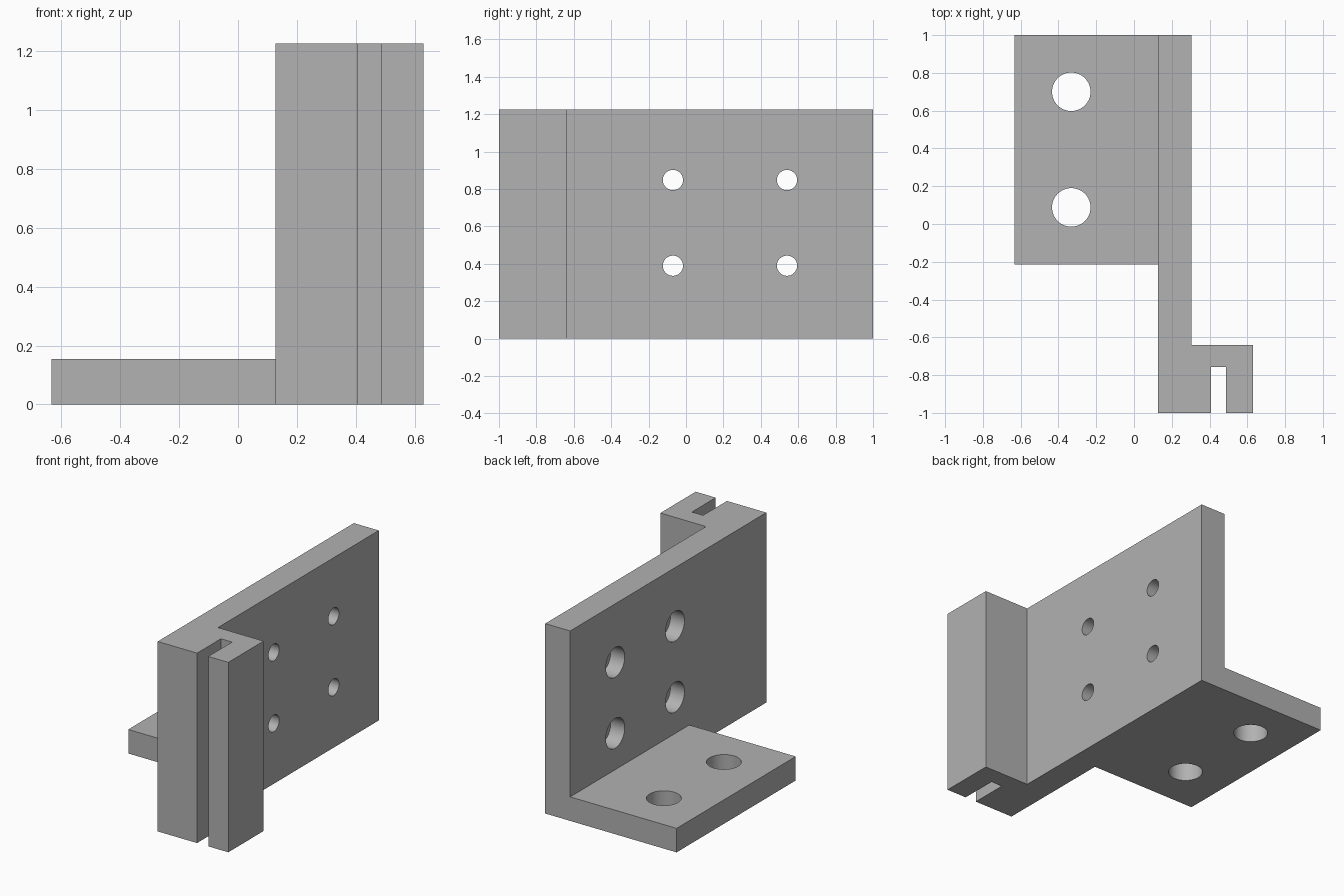
import bpy, bmesh, math
from mathutils import Matrix

cube = bpy.data.objects.get("Cube")
if cube:
    bpy.data.objects.remove(cube, do_unlink=True)

grey = bpy.data.materials.new("mid_grey")
grey.use_nodes = True
colour = (0.445, 0.445, 0.445, 1)
grey.diffuse_color = colour
grey.node_tree.nodes["Principled BSDF"].inputs["Base Color"].default_value = colour


def make_object(name, bm):
    bmesh.ops.recalc_face_normals(bm, faces=bm.faces)
    mesh = bpy.data.meshes.new(name)
    bm.to_mesh(mesh)
    bm.free()
    mesh.materials.append(grey)
    obj = bpy.data.objects.new(name, mesh)
    bpy.context.collection.objects.link(obj)
    return obj


def extrude_outline(name, outline, height):
    bm = bmesh.new()
    face = bm.faces.new([bm.verts.new((x, y, 0)) for x, y in outline])
    grown = bmesh.ops.extrude_face_region(bm, geom=[face])["geom"]
    verts = [v for v in grown if isinstance(v, bmesh.types.BMVert)]
    bmesh.ops.translate(bm, verts=verts, vec=(0, 0, height))
    return make_object(name, bm)


def drill(name, centre, radius, depth, axis):
    bm = bmesh.new()
    turn = Matrix.Rotation(math.pi / 2, 4, "Y") if axis == "X" else Matrix()
    bmesh.ops.create_cone(bm, cap_ends=True, segments=64, radius1=radius,
                          radius2=radius, depth=depth,
                          matrix=Matrix.Translation(centre) @ turn)
    return make_object(name, bm)


def combine(target, tool, operation):
    bpy.context.view_layer.objects.active = target
    mod = target.modifiers.new("combine", "BOOLEAN")
    mod.operation, mod.object, mod.solver = operation, tool, "EXACT"
    bpy.ops.object.modifier_apply(modifier=mod.name)
    bpy.data.objects.remove(tool, do_unlink=True)


# Upright plate with the slotted block at its front end
plate_left, plate_right = 0.127, 0.305
bracket = extrude_outline("mounting_bracket", [
    (plate_left, -1), (0.408, -1), (0.408, -0.757), (0.488, -0.757),
    (0.488, -1), (0.631, -1), (0.631, -0.64), (plate_right, -0.64),
    (plate_right, 1), (plate_left, 1)], 1.226)

# Foot plate
foot = extrude_outline("foot_plate", [
    (-0.633, -0.215), (0.2, -0.215), (0.2, 1), (-0.633, 1)], 0.155)
combine(bracket, foot, "UNION")

for y in (0.088, 0.7):
    # Foot holes
    combine(bracket, drill("foot_hole", (-0.332, y, 0.08), 0.102, 0.5, "Z"), "DIFFERENCE")

for y in (-0.07, 0.54):
    for z in (0.39, 0.848):
        # Screw holes, counterbored on the foot side
        combine(bracket, drill("screw_hole", (0.22, y, z), 0.054, 0.5, "X"), "DIFFERENCE")
        combine(bracket, drill("counterbore", (plate_left, y, z), 0.096, 0.2, "X"), "DIFFERENCE")

# Smooth hole walls, sharp edges
bpy.ops.object.select_all(action="DESELECT")
bracket.select_set(True)
bpy.context.view_layer.objects.active = bracket
bpy.ops.object.shade_smooth_by_angle(angle=math.radians(30))
